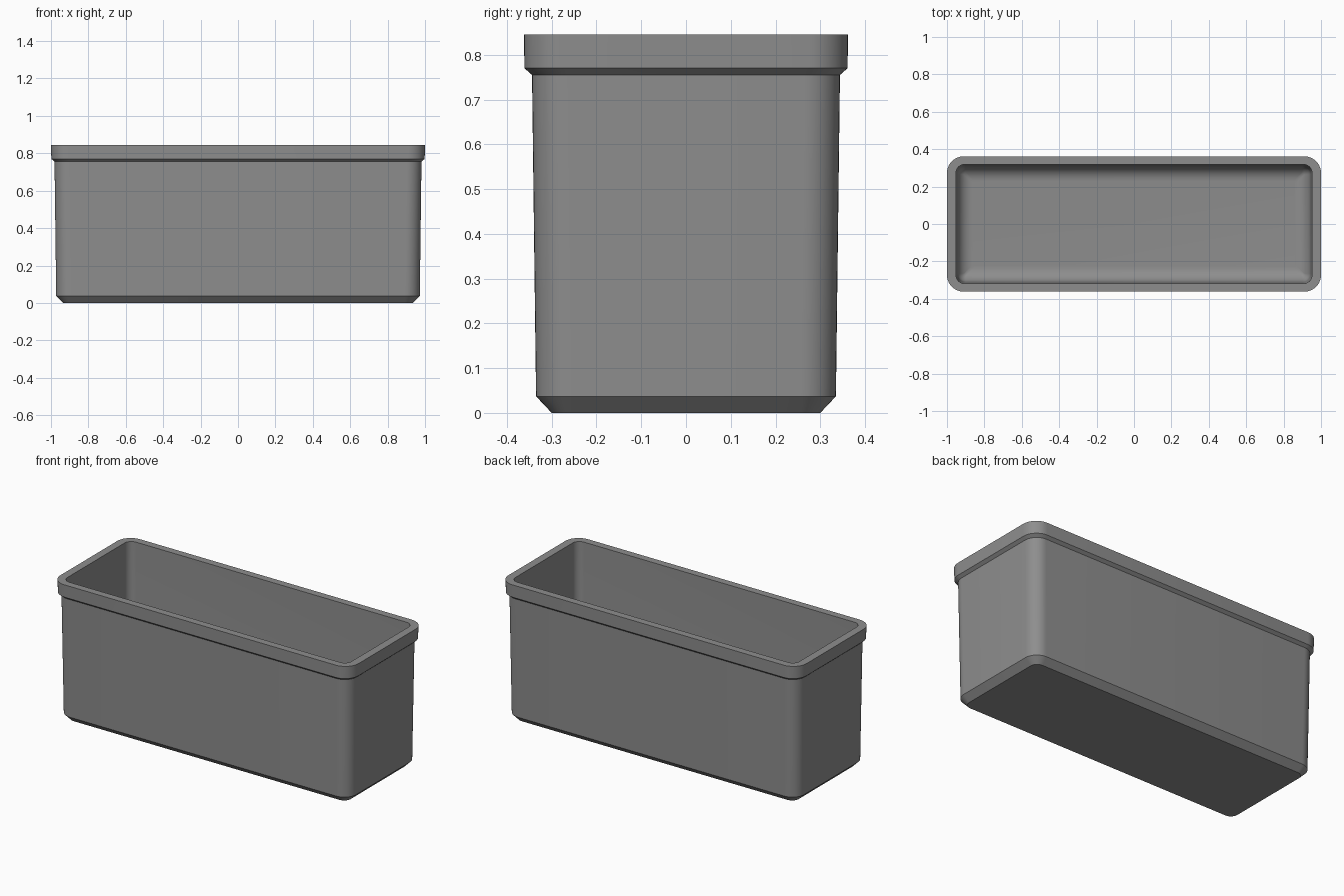
import bpy, bmesh, math

if "Cube" in bpy.data.objects:
    bpy.data.objects.remove(bpy.data.objects["Cube"])

grey = bpy.data.materials.new("mid_grey")
grey.diffuse_color = (0.27, 0.27, 0.27, 1)
grey.use_nodes = True
grey.node_tree.nodes["Principled BSDF"].inputs["Base Color"].default_value = grey.diffuse_color
SEG = 10  # segments per rounded corner


def rounded_ring(bm, hx, hy, r, z):
    """Rounded rectangle of vertices at height z."""
    ring = []
    for q, (sx, sy) in enumerate([(1, 1), (-1, 1), (-1, -1), (1, -1)]):
        for i in range(SEG + 1):
            a = math.pi / 2 * (q + i / SEG)
            ring.append(bm.verts.new((sx * (hx - r) + r * math.cos(a),
                                      sy * (hy - r) + r * math.sin(a), z)))
    return ring


# Outer shell: half width, half depth, corner radius, height
profile = [
    (0.935, 0.300, 0.045, 0.0),     # base
    (0.972, 0.335, 0.080, 0.037),   # chamfer
    (0.981, 0.344, 0.080, 0.755),   # tapered wall
    (0.998, 0.361, 0.090, 0.770),   # underside of rim
    (1.000, 0.362, 0.090, 0.845),   # rim
    (0.952, 0.318, 0.045, 0.845),   # inner lip
]
# Inner wall curving into the floor
fillet, floor = 0.08, 0.04
for i in range(9):
    a = math.pi / 2 * i / 8
    d = fillet * (1 - math.cos(a))
    profile.append((0.944 - d, 0.310 - d, max(0.045 - d, 0.012),
                    floor + fillet * (1 - math.sin(a))))

bm = bmesh.new()
rings = [rounded_ring(bm, *p) for p in profile]
for lower, upper in zip(rings, rings[1:]):
    n = len(lower)
    for i in range(n):
        j = (i + 1) % n
        bm.faces.new((lower[i], lower[j], upper[j], upper[i]))
bm.faces.new(rings[0][::-1])   # underside
bm.faces.new(rings[-1])        # inner floor

mesh = bpy.data.meshes.new("planter_box")
bm.to_mesh(mesh)
bm.free()
mesh.materials.append(grey)
box = bpy.data.objects.new("planter_box", mesh)
bpy.context.collection.objects.link(box)

# Smooth corners, crisp rim and chamfer edges
bpy.context.view_layer.objects.active = box
box.select_set(True)
bpy.ops.object.shade_smooth_by_angle(angle=math.radians(30))
